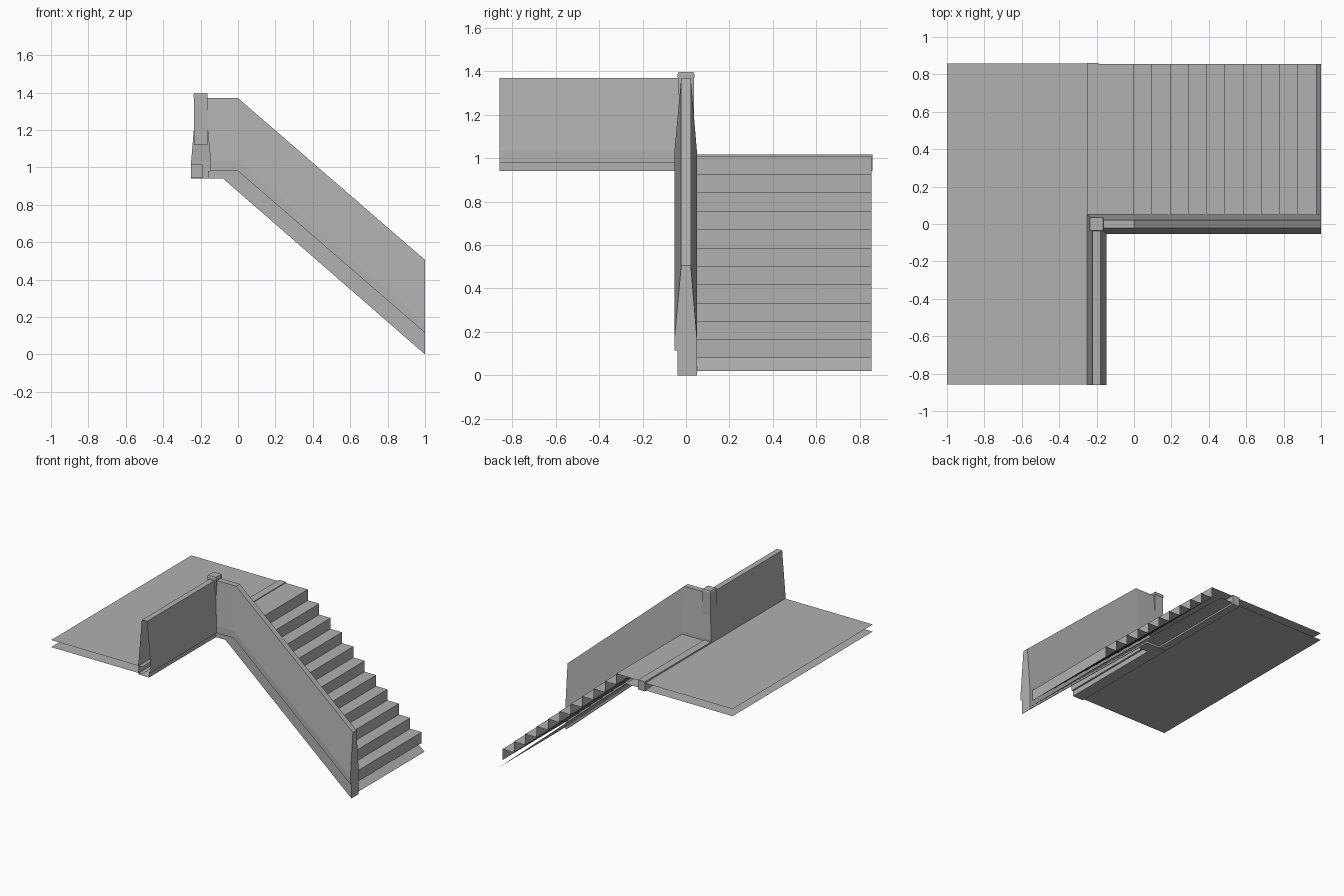
import bpy
import bmesh

if "Cube" in bpy.data.objects:
    bpy.data.objects.remove(bpy.data.objects["Cube"])

SLOPE = 0.865          # stair pitch
RISE, RUN = 0.0845, 0.0975
TOP = 1.01             # top tread height
LAND = 1.005           # landing floor height

grey = bpy.data.materials.new("mid_grey")
grey.diffuse_color = (0.44, 0.44, 0.44, 1)
grey.use_nodes = True
grey.node_tree.nodes["Principled BSDF"].inputs["Base Color"].default_value = grey.diffuse_color


def make(name, verts, faces, closed=False):
    me = bpy.data.meshes.new(name)
    me.from_pydata(verts, [], faces)
    if closed:
        bm = bmesh.new()
        bm.from_mesh(me)
        bmesh.ops.recalc_face_normals(bm, faces=bm.faces)
        bm.to_mesh(me)
        bm.free()
    me.materials.append(grey)
    me.update()
    ob = bpy.data.objects.new(name, me)
    bpy.context.collection.objects.link(ob)
    return ob


def strip(name, profile, y0, y1, flip=False):
    """Open sheet: an (x, z) profile extruded along y."""
    verts = [(x, y, z) for x, z in profile for y in (y0, y1)]
    faces = []
    for i in range(0, 2 * len(profile) - 2, 2):
        f = (i, i + 2, i + 3, i + 1)
        faces.append(f[::-1] if flip else f)
    return make(name, verts, faces)


def block(name, x0, x1, y0, y1, z0, z1, inset=0.0):
    """Box whose top can be drawn in for a chamfer."""
    i = inset
    v = [(x0, y0, z0), (x1, y0, z0), (x1, y1, z0), (x0, y1, z0),
         (x0 + i, y0 + i, z1), (x1 - i, y0 + i, z1),
         (x1 - i, y1 - i, z1), (x0 + i, y1 - i, z1)]
    f = [(3, 2, 1, 0), (4, 5, 6, 7), (0, 1, 5, 4),
         (1, 2, 6, 5), (2, 3, 7, 6), (3, 0, 4, 7)]
    return make(name, v, f)


# Landing floor and soffit: two thin sheets
strip("landing_floor", [(-1, LAND), (-0.22, LAND)], -0.858, 0.858)
strip("landing_soffit", [(-1, 0.95), (-0.22, 0.95)], -0.858, 0.858, True)

# Treads and risers as one zigzag sheet
steps = [(-0.22, TOP), (0, TOP)]
for i in range(1, 11):
    z = TOP - RISE * i
    steps += [(RUN * (i - 1), z), (RUN * i, z)]
steps.append((RUN * 10, TOP - RISE * 11))
strip("stair_treads", steps, 0.045, 0.855)

# Sloping underside of the flight
knee = 1 - (0.955 - 0.02) / SLOPE
strip("stair_soffit", [(-0.2, 0.955), (knee, 0.955), (1, 0.02)], 0.045, 0.855, True)

# Beam where the flight meets the landing
block("landing_beam", -0.25, -0.19, 0.0, 0.86, 0.942, 1.016)

# Parapet wall: tapered section (offset, height) swept round the corner,
# capped at the foot of the stair and left open at the landing end
section = [(0.022, 1.37), (0.05, 1.035), (0.05, 0.94), (-0.04, 0.94),
           (-0.04, 0.98), (-0.053, 0.98), (-0.053, 1.035), (-0.022, 1.37)]
n = len(section)
bottom = (2, 3)
rings = [[(-0.2 - d, -0.86, z) for d, z in section],
         [(-0.2 - d, d, z) for d, z in section],
         [(-0.08 if k in bottom else 0, d, z) for k, (d, z) in enumerate(section)],
         [(1, d, 0.0 if k in bottom else z - SLOPE) for k, (d, z) in enumerate(section)]]
verts = [v for r in rings for v in r]
faces = [(a + k, a + (k + 1) % n, a + n + (k + 1) % n, a + n + k)
         for a in range(0, 3 * n, n) for k in range(n)]
faces.append(tuple(range(3 * n, 4 * n)))
make("parapet_wall", verts, faces, closed=True)

# Corner post with chamfered cap
block("corner_post", -0.236, -0.164, -0.036, 0.036, 1.12, 1.378)
block("post_cap", -0.238, -0.162, -0.038, 0.038, 1.374, 1.388)
block("post_cap_top", -0.238, -0.162, -0.038, 0.038, 1.388, 1.398, 0.004)
